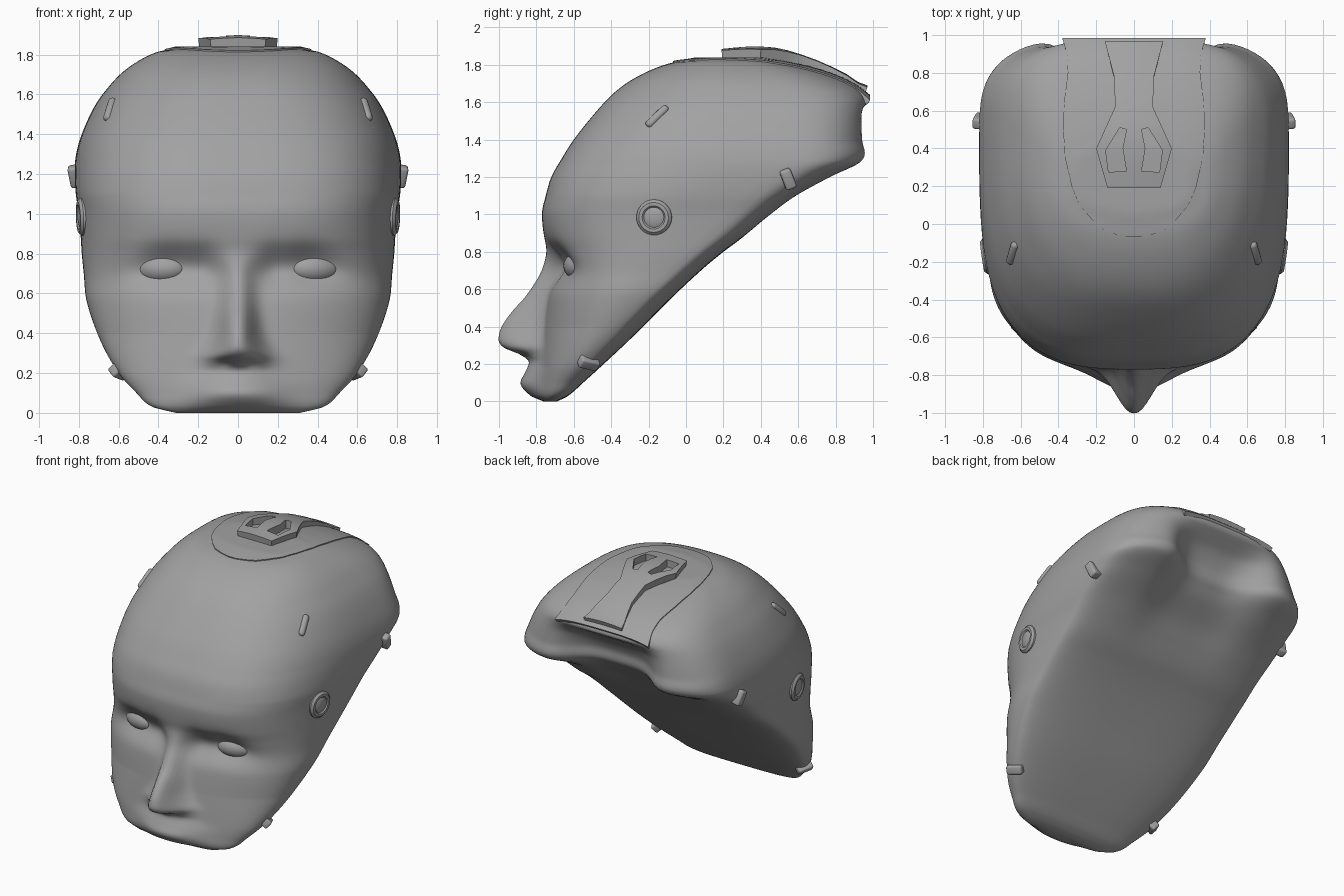
import bpy, bmesh, math
from mathutils import Vector, Matrix
from mathutils.bvhtree import BVHTree

if "Cube" in bpy.data.objects:
    bpy.data.objects.remove(bpy.data.objects["Cube"])

# Head slices: z, front y, back y, half width, y of widest point
BODY = [(0, -.76, -.69, .31, -.72), (.03, -.78, -.63, .43, -.68), (.1, -.785, -.55, .51, -.63),
        (.2, -.78, -.44, .60, -.55), (.36, -.765, -.27, .69, -.41), (.56, -.74, -.07, .76, -.24),
        (.7, -.72, .08, .775, -.1), (.8, -.735, .2, .785, 0), (.88, -.758, .31, .79, .08),
        (1.0, -.77, .46, .80, .2), (1.1, -.75, .6, .815, .3), (1.2, -.72, .79, .82, .42),
        (1.29, -.67, .98, .815, .5), (1.4, -.6, .985, .785, .48), (1.55, -.48, .985, .715, .45),
        (1.65, -.385, .96, .64, .42), (1.72, -.29, .85, .57, .36), (1.78, -.17, .68, .48, .3),
        (1.815, -.06, .52, .4, .25), (1.832, .05, .42, .32, .25)]
# Nose and mouth: z, protrusion, half width
NOSE = [(0, 0, .24), (.03, .05, .24), (.1, .1, .22), (.15, .08, .21), (.21, .06, .17), (.25, .11, .15),
        (.29, .205, .135), (.34, .235, .11), (.4, .225, .09), (.48, .18, .08), (.56, .12, .075),
        (.63, .085, .072), (.72, .045, .068), (.8, .012, .08), (.88, 0, .1), (2, 0, .1)]
# Hollow under the back of the crown: z, depth
HOLLOW = [(0, 0), (.8, 0), (1, .03), (1.2, .12), (1.29, .22), (1.4, .2), (1.5, .14), (1.56, .06), (1.61, 0), (2, 0)]

grey = bpy.data.materials.new("grey")
grey.diffuse_color = (.36, .36, .36, 1)
grey.use_nodes = True
grey.node_tree.nodes["Principled BSDF"].inputs["Base Color"].default_value = grey.diffuse_color


def sample(table, t, smooth=True):
    """Interpolate the rows of a table at t."""
    n = len(table)
    i = 0
    while i < n - 2 and t > table[i + 1][0]:
        i += 1
    a, b = table[i], table[i + 1]
    h = b[0] - a[0]
    f = max(0, min(1, (t - a[0]) / h))
    p, q = table[max(i - 1, 0)], table[min(i + 2, n - 1)]
    out = []
    for k in range(1, len(a)):
        if not smooth:
            out.append(a[k] + (b[k] - a[k]) * f)
            continue
        ta = (b[k] - p[k]) / (b[0] - p[0]) * h
        tb = (q[k] - a[k]) / (q[0] - a[0]) * h
        if (b[k] - a[k]) * (a[k] - p[k]) <= 0 and i > 0:
            ta = 0
        if (q[k] - b[k]) * (b[k] - a[k]) <= 0:
            tb = 0
        f2, f3 = f * f, f * f * f
        out.append(a[k] * (2 * f3 - 3 * f2 + 1) + ta * (f3 - 2 * f2 + f)
                   + b[k] * (3 * f2 - 2 * f3) + tb * (f3 - f2))
    return out


def link(name, bm):
    me = bpy.data.meshes.new(name)
    bm.to_mesh(me)
    bm.free()
    me.materials.append(grey)
    ob = bpy.data.objects.new(name, me)
    bpy.context.collection.objects.link(ob)
    return ob


def smooth(ob, angle):
    bpy.ops.object.select_all(action='DESELECT')
    bpy.context.view_layer.objects.active = ob
    ob.select_set(True)
    bpy.ops.object.shade_smooth_by_angle(angle=math.radians(angle))


def finish(name, bm, angle=40):
    bmesh.ops.recalc_face_normals(bm, faces=bm.faces)
    ob = link(name, bm)
    smooth(ob, angle)
    return ob


def apply(ob, mod):
    bpy.context.view_layer.objects.active = ob
    bpy.ops.object.modifier_apply(modifier=mod.name)


def gauss(d, s):
    return math.exp(-(d / s) ** 2)


def ramp(z, a, b):
    return max(0, min(1, (z - a) / (b - a)))


# Head shell
def ring(z):
    yf, yb, w, m = sample(BODY, z)
    p, s = sample(NOSE, z)
    hollow, = sample(HOLLOW, z)
    nf = 2.15 + .85 * ramp(z, .4, 1.1) - .4 * ramp(z, 1.3, 1.7)
    nb = 3 + ramp(z, .4, .9) - .8 * ramp(z, 1.1, 1.3)
    pts = []
    NF, NB = 96, 48
    for i in range(NF):
        u = math.sin(-math.pi / 2 + math.pi * i / NF)
        x = w * u
        ax = abs(x)
        v = max(0, 1 - abs(u) ** nf) ** (1 / nf)
        y = m + (yf - m) * v
        y -= p * math.exp(-(ax / s) ** 2.4)
        y += v * .075 * gauss(ax - .35, .19) * gauss(z - .735 + .8 * (ax - .33) ** 2, .095)  # eye socket
        y += .03 * gauss(ax - .17, .07) * gauss(z - .74, .1)                # inner corner
        y += .02 * gauss(ax - .065, .035) * gauss(z - .25, .02)             # nostril
        pts.append((x, y, z))
    for i in range(NB):
        u = math.sin(math.pi / 2 - math.pi * i / NB)
        v = max(0, 1 - abs(u) ** nb) ** (1 / nb)
        y = m + (yb - m) * v - hollow * math.exp(-(abs(w * u) / .36) ** 4)
        pts.append((w * u, y, z))
    return pts


levels = [1.29 * i / 100 for i in range(100)]
levels += [1.29 + .542 * math.sin(math.pi / 2 * i / 44) for i in range(45)]
bm = bmesh.new()
rows = [[bm.verts.new(c) for c in ring(z)] for z in levels]
for a, b in zip(rows, rows[1:]):
    for i in range(len(a)):
        j = (i + 1) % len(a)
        bm.faces.new((a[i], a[j], b[j], b[i]))
bm.faces.new(rows[0])
bm.faces.new(rows[-1])
head = finish("head_shell", bm, 60)
bm = bmesh.new()
bm.from_mesh(head.data)
surface = BVHTree.FromBMesh(bm)
bm.free()


# Sheets that follow the crown, thickened downward
def sheet(name, outline, ys, height, thick, cols=12):
    bm = bmesh.new()
    grid = []
    for y in ys:
        w, = sample(outline, y, False)
        xs = [w * (2 * i / cols - 1) for i in range(cols + 1)]
        grid.append([bm.verts.new((x, y, height(x, y))) for x in xs])
    for a, b in zip(grid, grid[1:]):
        for i in range(cols):
            bm.faces.new((a[i], a[i + 1], b[i + 1], b[i]))
    ob = link(name, bm)
    mod = ob.modifiers.new("thickness", 'SOLIDIFY')
    mod.thickness, mod.offset = thick, -1
    apply(ob, mod)
    return ob


def crown(x, y):
    hit = surface.ray_cast(Vector((x, min(y, .92), 3)), Vector((0, 0, -1)))[0]
    return (hit.z if hit else 1.64) + .008 - max(0, y - .92) * .8


PANEL = [(-.07, .03), (-.055, .1), (-.03, .165), (.02, .22), (.1, .29), (.2, .33), (.35, .365),
         (.5, .375), (.65, .37), (.8, .35), (.9, .355), (.985, .38)]
ys = [-.07, -.055, -.03] + [.02 + .965 * i / 32 for i in range(33)]
smooth(sheet("crown_panel", PANEL, ys, crown, .03, 20), 40)

# Raised crest on the crown panel, with two openings
CREST = [(.19, .14), (.4, .2), (.62, .1), (.78, .105), (.97, .155)]
TOP = [(.19, 1.885), (.35, 1.898), (.5, 1.888), (.7, 1.825), (.85, 1.755), (.97, 1.69)]
ys = [.19, .26, .33, .4, .47, .54, .62, .7, .78, .86, .92, .97]
crest = sheet("crown_crest", CREST, ys, lambda x, y: sample(TOP, y)[0] - .4 * x * x, .075, 8)
for s in (-1, 1):
    bm = bmesh.new()
    hole = [(.15, .39), (.075, .51), (.04, .5), (.06, .4), (.04, .28), (.135, .275)]
    f = bm.faces.new([bm.verts.new((s * x, y, 1.7)) for x, y in hole])
    new = bmesh.ops.extrude_face_region(bm, geom=[f])['geom']
    bmesh.ops.translate(bm, vec=(0, 0, .4), verts=[v for v in new if isinstance(v, bmesh.types.BMVert)])
    cutter = finish("opening_cutter", bm)
    cutter.hide_render = True
    mod = crest.modifiers.new("opening", 'BOOLEAN')
    mod.operation, mod.object, mod.solver = 'DIFFERENCE', cutter, 'EXACT'
    apply(crest, mod)
    bpy.data.objects.remove(cutter)
smooth(crest, 30)

# Eyes
for s, side in ((-1, "left"), (1, "right")):
    bm = bmesh.new()
    bmesh.ops.create_uvsphere(bm, u_segments=32, v_segments=20, radius=1)
    bm.transform(Matrix.Translation((s * .385, -.565, .725)) @ Matrix.Rotation(s * .3, 4, 'Z')
                 @ Matrix.Diagonal((.135, .085, .078, 1)))
    finish("eye_" + side, bm)


# Studs seated on the side of the head
def side_frame(s, y, z, along):
    hit, n = surface.ray_cast(Vector((s * 2, y, z)), Vector((-s, 0, 0)))[:2]
    if n.x * s < 0:
        n = -n
    t = Vector((0, *along))
    t = (t - n * t.dot(n)).normalized()
    return Matrix.Translation(hit) @ Matrix((t, n.cross(t), n)).transposed().to_4x4()


STUDS = [("temple_tab", -.155, 1.525, (.75, 1), .155, .045, .018, .02),
         ("rear_peg", .545, 1.19, (-.4, 1), .11, .06, .035, .014),
         ("jaw_peg", -.52, .205, (.85, -.55), .11, .06, .025, .012)]
DISC = [(.095, -.04), (.095, .008), (.08, .022), (.062, .022), (.054, .014), (.048, .017), (.025, .022), (0, .023)]
for s, side in ((-1, "left"), (1, "right")):
    for name, y, z, along, length, width, height, bevel in STUDS:
        bm = bmesh.new()
        bmesh.ops.create_cube(bm, size=1)
        bm.transform(Matrix.Translation((0, 0, height / 2 - .02))
                     @ Matrix.Diagonal((length, width, height + .04, 1)))
        bmesh.ops.bevel(bm, geom=bm.edges[:], offset=bevel, segments=3, profile=.5, affect='EDGES')
        bm.transform(side_frame(s, y, z, along))
        finish(name + "_" + side, bm)
    # Ear disc
    bm = bmesh.new()
    vs = [bm.verts.new((r, 0, h)) for r, h in DISC]
    edges = [bm.edges.new(e) for e in zip(vs, vs[1:])]
    bmesh.ops.spin(bm, geom=vs + edges, cent=(0, 0, 0), axis=(0, 0, 1), angle=2 * math.pi, steps=32)
    bmesh.ops.remove_doubles(bm, verts=bm.verts, dist=.0005)
    bm.transform(side_frame(s, -.17, .985, (0, 1)))
    finish("ear_disc_" + side, bm)
